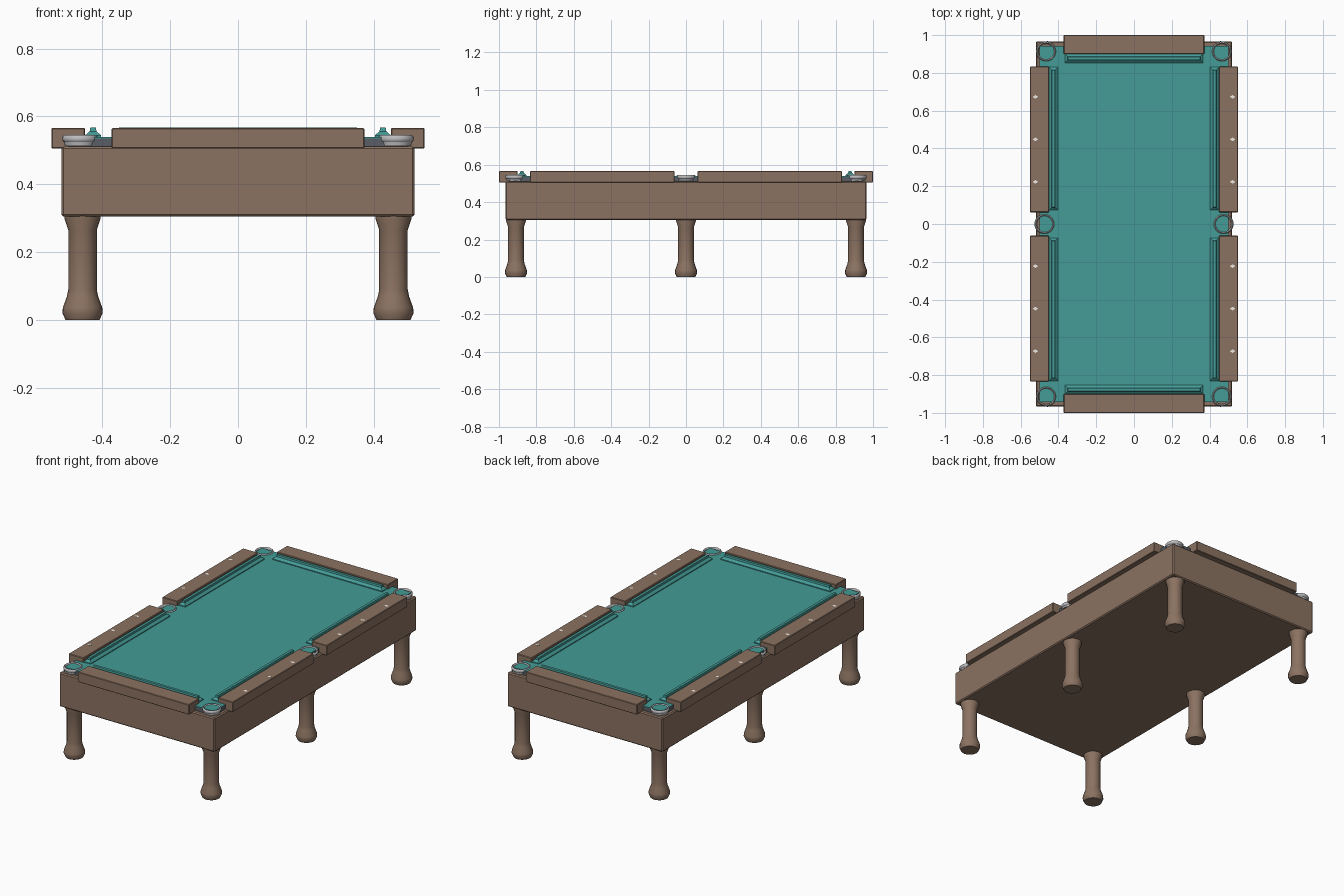
import bpy, bmesh, math

if "Cube" in bpy.data.objects:
    bpy.data.objects.remove(bpy.data.objects["Cube"])


def material(name, color):
    m = bpy.data.materials.new(name)
    m.diffuse_color = (*color, 1)
    m.use_nodes = True
    m.node_tree.nodes["Principled BSDF"].inputs["Base Color"].default_value = m.diffuse_color
    return m


WOOD = material("wood", (0.26, 0.17, 0.12))
CLOTH = material("cloth", (0.058, 0.33, 0.31))
SLATE = material("slate", (0.10, 0.11, 0.13))
METAL = material("metal", (0.50, 0.50, 0.52))
INLAY = material("inlay", (0.85, 0.82, 0.76))


def finish(bm, name, mat, smooth=False):
    bmesh.ops.recalc_face_normals(bm, faces=bm.faces)
    mesh = bpy.data.meshes.new(name)
    bm.to_mesh(mesh)
    bm.free()
    ob = bpy.data.objects.new(name, mesh)
    bpy.context.collection.objects.link(ob)
    mesh.materials.append(mat)
    if smooth:
        bpy.ops.object.select_all(action='DESELECT')
        ob.select_set(True)
        bpy.context.view_layer.objects.active = ob
        bpy.ops.object.shade_smooth_by_angle(angle=math.radians(40))
    return ob


def box(name, x, y, z, mat, bevel=0.0):
    """Box from (min, max) ranges."""
    bm = bmesh.new()
    bmesh.ops.create_cube(bm, size=1)
    for v in bm.verts:
        v.co = [r[0] + (c + 0.5) * (r[1] - r[0]) for r, c in zip((x, y, z), v.co)]
    if bevel:
        bmesh.ops.bevel(bm, geom=bm.edges[:], offset=bevel, segments=1, affect='EDGES')
    return finish(bm, name, mat)


def lathe(name, profile, center, mat, sides, closed=False):
    """Turn an (r, z) profile around a vertical axis."""
    bm = bmesh.new()
    rings = [[bm.verts.new((center[0] + r * math.cos(a), center[1] + r * math.sin(a), z))
              for a in (2 * math.pi * i / sides for i in range(sides))] for r, z in profile]
    pairs = list(zip(rings, rings[1:]))
    if closed:
        pairs.append((rings[-1], rings[0]))
    else:
        bm.faces.new(rings[0])
        bm.faces.new(rings[-1])
    for a, b in pairs:
        for i in range(sides):
            j = (i + 1) % sides
            bm.faces.new((a[i], a[j], b[j], b[i]))
    return finish(bm, name, mat, True)


def cushion(name, x, y):
    """Ridge with a wide foot and sloping sides on every edge."""
    bm = bmesh.new()
    loops = []
    for inset, z in ((0, 0.535), (0, 0.544), (0.014, 0.556), (0.016, 0.567)):
        x0, x1, y0, y1 = x[0] + inset, x[1] - inset, y[0] + inset, y[1] - inset
        loops.append([bm.verts.new(p) for p in
                      ((x0, y0, z), (x1, y0, z), (x1, y1, z), (x0, y1, z))])
    for a, b in zip(loops, loops[1:]):
        for i in range(4):
            j = (i + 1) % 4
            bm.faces.new((a[i], a[j], b[j], b[i]))
    bm.faces.new(loops[0])
    bm.faces.new(loops[-1])
    return finish(bm, name, CLOTH)


def span(s, a, b):
    return tuple(sorted((s * a, s * b)))


# Cabinet, slate bed and playing cloth
box("cabinet", (-0.52, 0.52), (-0.966, 0.966), (0.305, 0.511), WOOD, 0.006)
box("slate_bed", (-0.5, 0.5), (-0.943, 0.943), (0.508, 0.535), SLATE)
box("playing_cloth", (-0.5, 0.5), (-0.943, 0.943), (0.535, 0.539), CLOTH)

# Turned legs and pocket rings
LEG = [(0.050, 0), (0.059, 0.02), (0.058, 0.037), (0.046, 0.07), (0.042, 0.09),
       (0.042, 0.265), (0.053, 0.298), (0.053, 0.308)]
RING = [(0.041, 0.513), (0.045, 0.513), (0.047, 0.524), (0.051, 0.527), (0.053, 0.534),
        (0.051, 0.541), (0.047, 0.545), (0.043, 0.542), (0.041, 0.534)]
for sx, side in ((-1, "left"), (1, "right")):
    for sy, end in ((-1, "front"), (0, "middle"), (1, "back")):
        lathe(f"{end}_{side}_leg", LEG, (sx * 0.458, sy * 0.909), WOOD, 20)
        px = 0.465 if sy else 0.474
        lathe(f"{end}_{side}_pocket_ring", RING, (sx * px, sy * 0.913), METAL, 28, True)

# Side rails with cushions and diamond inlays
for sx, side in ((-1, "left"), (1, "right")):
    for sy, end in ((-1, "front"), (1, "back")):
        box(f"{end}_{side}_rail", span(sx, 0.45, 0.55), span(sy, 0.062, 0.834),
            (0.505, 0.566), WOOD, 0.003)
        cushion(f"{end}_{side}_cushion", span(sx, 0.403, 0.451), span(sy, 0.073, 0.83))
        for i, y in enumerate((0.223, 0.448, 0.673)):
            bm = bmesh.new()
            bmesh.ops.create_cone(bm, cap_ends=True, segments=4, radius1=1, radius2=1, depth=1)
            for v in bm.verts:
                a = v.co.copy()
                v.co = (sx * 0.522 + a.x * 0.015, sy * y + a.y * 0.010, 0.5655 + a.z * 0.002)
            finish(bm, f"{end}_{side}_diamond_{i + 1}", INLAY)

# End rails with cushions
for sy, end in ((-1, "front"), (1, "back")):
    box(f"{end}_end_rail", (-0.372, 0.372), span(sy, 0.9, 1.0), (0.505, 0.566), WOOD, 0.003)
    cushion(f"{end}_end_cushion", (-0.366, 0.366), span(sy, 0.853, 0.901))
